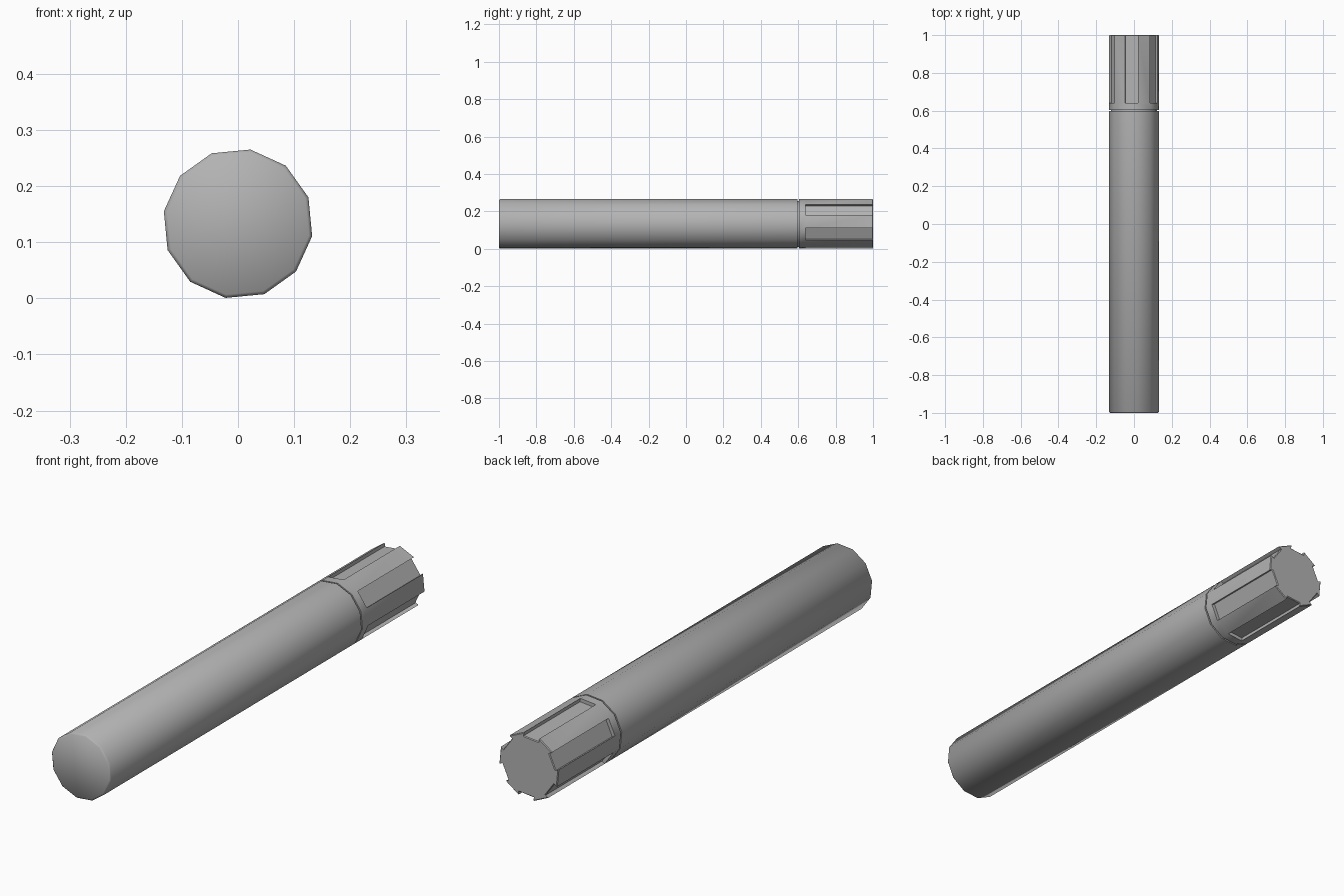
import bpy, bmesh
from math import cos, sin, radians, pi

if "Cube" in bpy.data.objects:
    bpy.data.objects.remove(bpy.data.objects["Cube"])

SIDES = 12
R = 0.134            # barrel radius
TURN = radians(20.5)  # roll of the polygon around its axis
DEPTH = 0.014        # depth of the cap grooves
EDGE = 0.006         # small rounding at both ends

grey = bpy.data.materials.new("grey plastic")
grey.use_nodes = True
colour = (0.45, 0.45, 0.45, 1)
grey.diffuse_color = colour
grey.node_tree.nodes["Principled BSDF"].inputs["Base Color"].default_value = colour


def polygon(radius):
    return [(radius * cos(TURN + 2 * pi * i / SIDES),
             radius * sin(TURN + 2 * pi * i / SIDES)) for i in range(SIDES)]


def notched(radius):
    """Polygon with every other side sunk towards the axis."""
    pts = polygon(radius)
    out = []
    for i in range(0, SIDES, 2):
        a, b = pts[i], pts[i + 1]
        mid = TURN + 2 * pi * (i + 0.5) / SIDES
        dx, dz = DEPTH * cos(mid), DEPTH * sin(mid)
        out += [a, (a[0] - dx, a[1] - dz), (b[0] - dx, b[1] - dz), b]
    return out


def ring(bm, pts, y):
    return [bm.verts.new((x, y, R - 0.001 + z)) for x, z in pts]


def bridge(bm, a, b):
    n = len(a)
    for i in range(n):
        j = (i + 1) % n
        bm.faces.new((a[i], a[j], b[j], b[i]))


def finish(name, bm, angle):
    bmesh.ops.recalc_face_normals(bm, faces=bm.faces)
    mesh = bpy.data.meshes.new(name)
    bm.to_mesh(mesh)
    bm.free()
    mesh.materials.append(grey)
    obj = bpy.data.objects.new(name, mesh)
    bpy.context.collection.objects.link(obj)
    bpy.ops.object.select_all(action='DESELECT')
    obj.select_set(True)
    bpy.context.view_layer.objects.active = obj
    bpy.ops.object.shade_smooth_by_angle(angle=radians(angle))


# Barrel with a rounded front edge and a short neck that enters the cap
bm = bmesh.new()
profile = [(-1, R - EDGE), (EDGE - 1, R), (0.597, R), (0.597, R - 0.01), (0.62, R - 0.01)]
rings = [ring(bm, polygon(r), y) for y, r in profile]
for a, b in zip(rings, rings[1:]):
    bridge(bm, a, b)
bm.faces.new(rings[0])
bm.faces.new(rings[-1])
finish("barrel", bm, 50)

# Cap: plain collar, then six grooves running out through the back end
bm = bmesh.new()
front = ring(bm, polygon(R), 0.603)
start = ring(bm, notched(R), 0.64)
shoulder = ring(bm, notched(R), 1 - EDGE / 2)
end = ring(bm, notched(R - EDGE / 2), 1)
outer = [v for i, v in enumerate(start) if i % 4 in (0, 3)]
bridge(bm, front, outer)
for i in range(0, len(start), 4):
    bm.faces.new(start[i:i + 4])
bridge(bm, start, shoulder)
bridge(bm, shoulder, end)
bm.faces.new(front)
bm.faces.new(end)
finish("cap", bm, 35)
